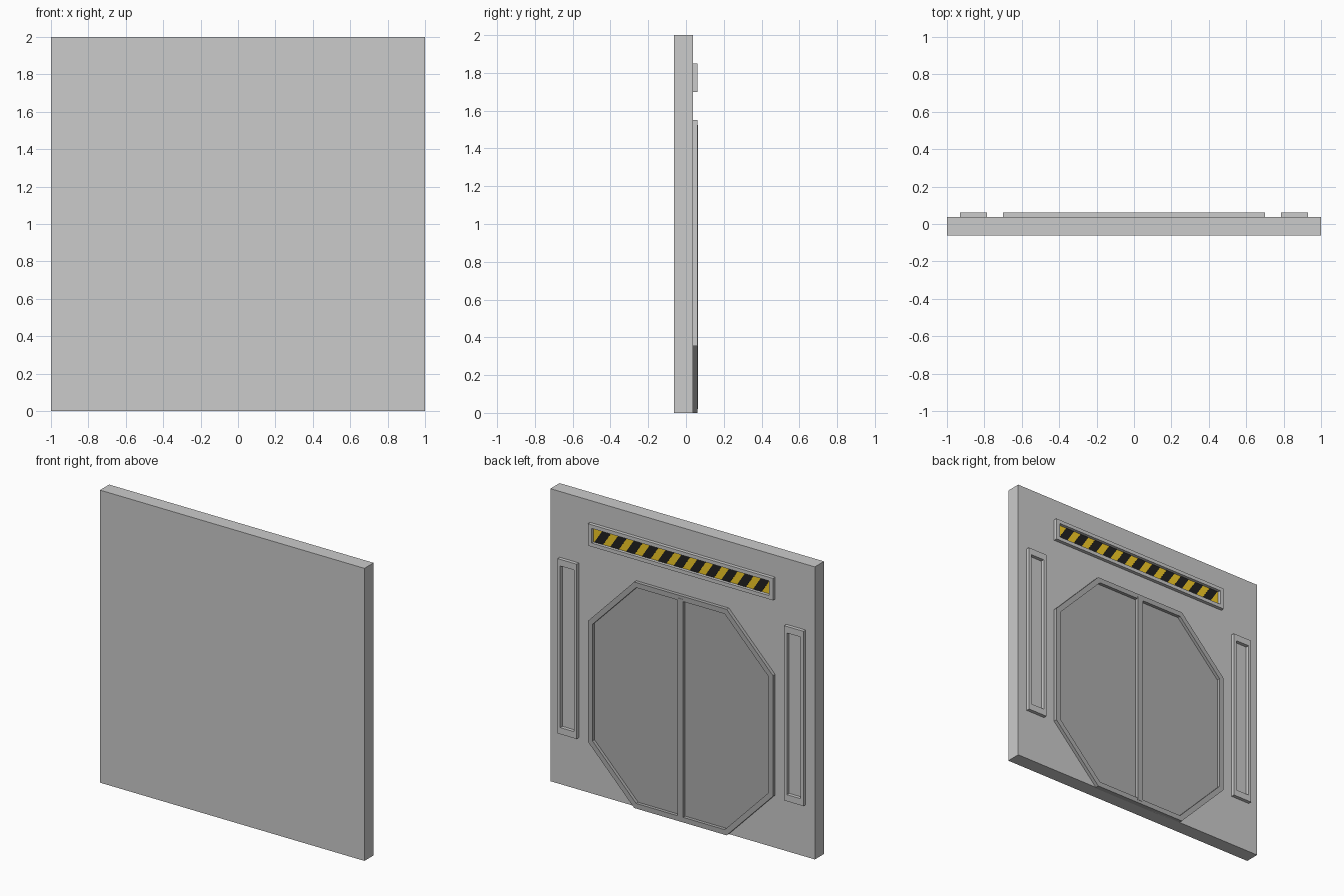
import bpy, bmesh

if "Cube" in bpy.data.objects:
    bpy.data.objects.remove(bpy.data.objects["Cube"])

BACK, WALL, FRAME, TOP = -0.0625, 0.0365, 0.0605, 0.0625   # depth levels in y


def material(name, rgb):
    m = bpy.data.materials.new(name)
    m.diffuse_color = (*rgb, 1)
    m.use_nodes = True
    m.node_tree.nodes["Principled BSDF"].inputs["Base Color"].default_value = m.diffuse_color
    return m


def finish(name, bm, mat):
    bmesh.ops.recalc_face_normals(bm, faces=bm.faces)
    me = bpy.data.meshes.new(name)
    bm.to_mesh(me)
    bm.free()
    ob = bpy.data.objects.new(name, me)
    bpy.context.collection.objects.link(ob)
    if mat:
        me.materials.append(mat)
    return ob


def plate(name, pts, y0, y1, mat=None):
    """Flat prism from an x-z outline."""
    bm = bmesh.new()
    a = [bm.verts.new((x, y0, z)) for x, z in pts]
    b = [bm.verts.new((x, y1, z)) for x, z in pts]
    bm.faces.new(a)
    bm.faces.new(b)
    n = len(pts)
    for i in range(n):
        j = (i + 1) % n
        bm.faces.new((a[i], a[j], b[j], b[i]))
    return finish(name, bm, mat)


def ring(name, outer, inner, y0, y1, mat=None):
    """Raised frame between two matching outlines."""
    bm = bmesh.new()
    loops = [[bm.verts.new((x, y, z)) for x, z in pts]
             for pts, y in ((outer, y0), (outer, y1), (inner, y1), (inner, y0))]
    n = len(outer)
    for k in range(4):
        p, q = loops[k], loops[(k + 1) % 4]
        for i in range(n):
            j = (i + 1) % n
            bm.faces.new((p[i], p[j], q[j], q[i]))
    return finish(name, bm, mat)


def rect(x0, x1, z0, z1):
    return [(x0, z0), (x1, z0), (x1, z1), (x0, z1)]


def octagon(w, c, z0, z1, z2, z3):
    return [(-c, z0), (c, z0), (w, z1), (w, z2), (c, z3), (-c, z3), (-w, z2), (-w, z1)]


dark = material("dark_grey", (0.42, 0.42, 0.42))
yellow = material("hazard_yellow", (0.9, 0.6, 0.02))
black = material("hazard_black", (0.015, 0.015, 0.015))

# Wall slab
plate("wall_panel", rect(-1, 1, 0, 2), BACK, WALL)

# Octagonal door with frame and centre bar
ring("door_frame", octagon(0.70, 0.35, 0, 0.36, 1.185, 1.545),
     octagon(0.665, 0.335, 0.035, 0.374, 1.171, 1.51), WALL - 0.01, FRAME, dark)
for side, s in (("left", -1), ("right", 1)):
    plate(side + "_door", [(0, 0.03), (s * 0.337, 0.03), (s * 0.67, 0.372), (s * 0.67, 1.173),
                           (s * 0.337, 1.515), (0, 1.515)], WALL - 0.01, WALL + 0.002, dark)
plate("centre_bar", rect(-0.021, 0.021, 0.02, 1.525), WALL - 0.01, TOP, dark)

# Side panels with raised borders
for side, s in (("left", -1), ("right", 1)):
    ring(side + "_side_frame", rect(s * 0.785, s * 0.93, 0.355, 1.55),
         rect(s * 0.806, s * 0.909, 0.4, 1.505), WALL - 0.01, FRAME)

# Hazard sign
ring("sign_frame", rect(-0.70, 0.70, 1.70, 1.85),
     rect(-0.672, 0.672, 1.725, 1.825), WALL - 0.01, FRAME)
plate("sign_board", rect(-0.675, 0.675, 1.72, 1.83), WALL - 0.01, WALL + 0.002, yellow)
for i in range(-5, 6):
    c = i * 0.12
    plate("sign_stripe", [(c, 1.725), (c + 0.065, 1.725), (c, 1.825), (c - 0.065, 1.825)],
          WALL, WALL + 0.004, black)
